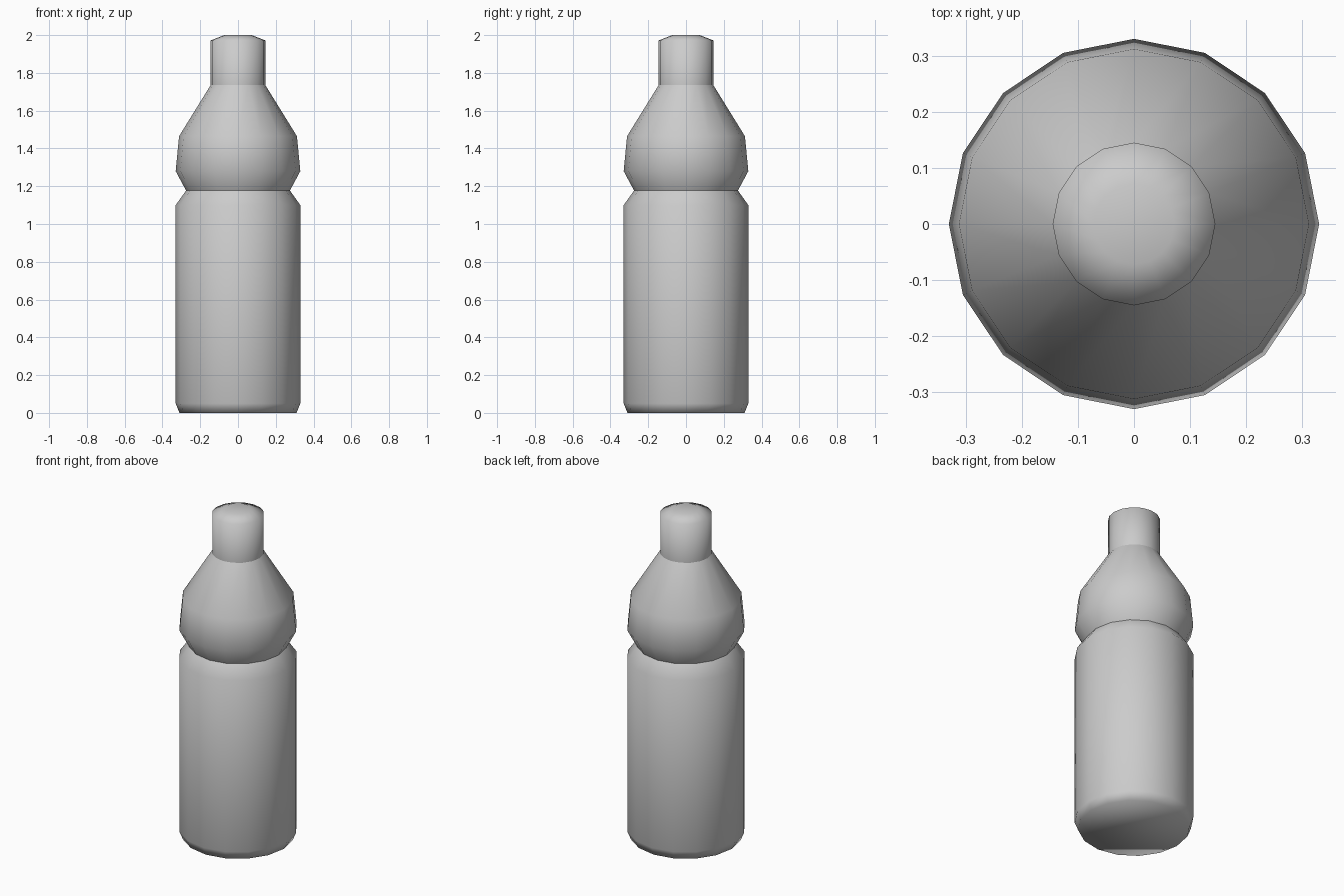
import bpy, bmesh
from math import cos, sin, tau

if "Cube" in bpy.data.objects:
    bpy.data.objects.remove(bpy.data.objects["Cube"])

SIDES = 16


def lathe(name, profile, cap_bottom=False, cap_top=False):
    """Spin a (radius, z) profile around z into a smooth-shaded part."""
    bm = bmesh.new()
    rings = [[bm.verts.new((r * cos(tau * i / SIDES), r * sin(tau * i / SIDES), z))
              for i in range(SIDES)] for r, z in profile]
    for low, high in zip(rings, rings[1:]):
        for i in range(SIDES):
            j = (i + 1) % SIDES
            bm.faces.new((low[i], low[j], high[j], high[i]))
    if cap_bottom:
        bm.faces.new(rings[0][::-1])
    if cap_top:
        bm.faces.new(rings[-1])
    for face in bm.faces:
        face.smooth = True
    mesh = bpy.data.meshes.new(name)
    bm.to_mesh(mesh)
    bm.free()
    obj = bpy.data.objects.new(name, mesh)
    bpy.context.collection.objects.link(obj)
    return obj


# Straight lower body with bevelled foot, tapering in to the waist groove
lathe("bottle_body", [(0.31, 0), (0.33, 0.05), (0.33, 1.10), (0.275, 1.177)],
      cap_bottom=True)

# Bulging shoulder from the waist up to the neck
lathe("bottle_shoulder", [(0.275, 1.177), (0.33, 1.28), (0.312, 1.465), (0.145, 1.735)])

# Cylindrical cap with a bevelled top
lathe("bottle_cap", [(0.145, 1.735), (0.145, 1.972), (0.072, 2.0)], cap_top=True)
